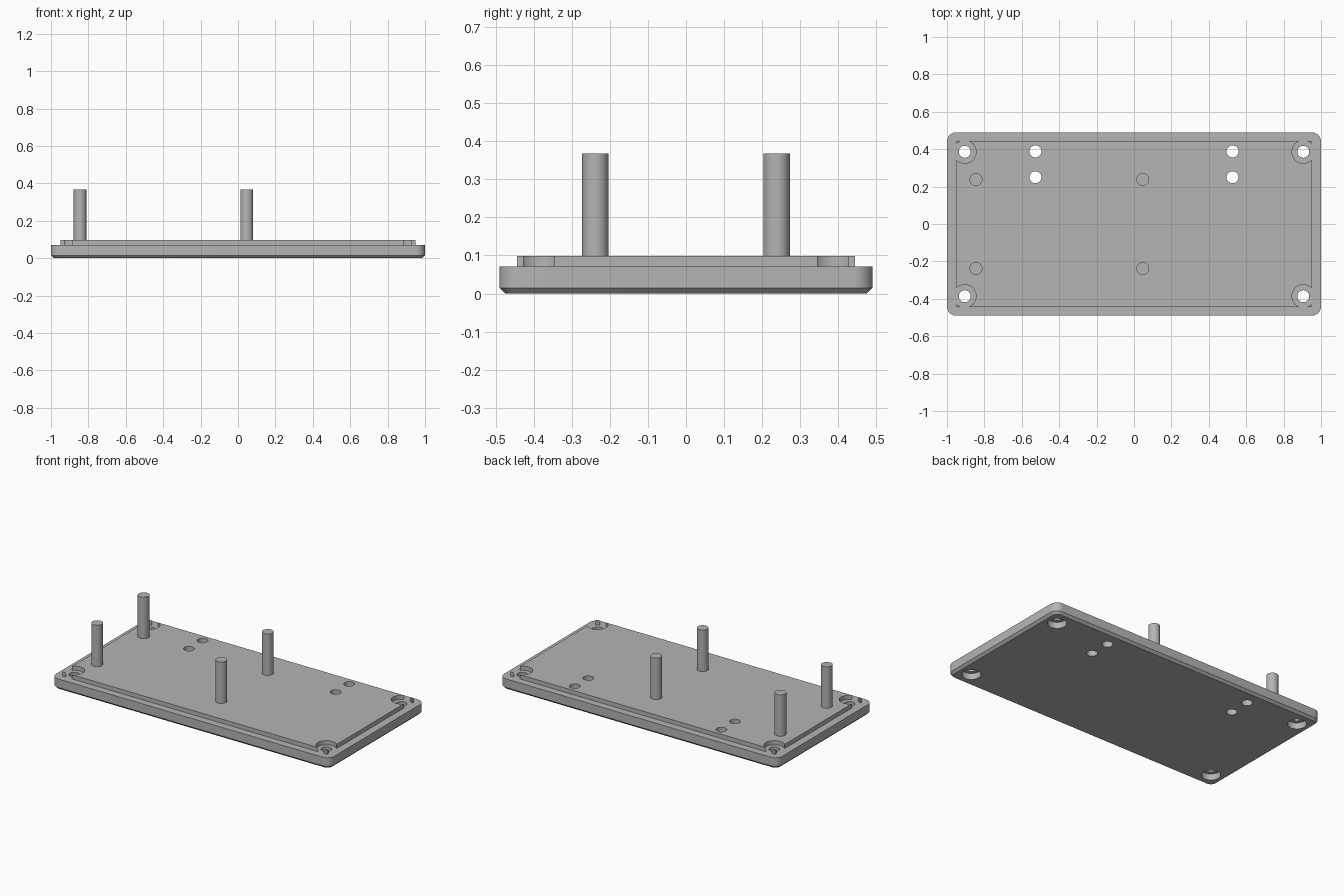
import bpy
import bmesh
from math import sin, cos, pi, radians
from mathutils import Matrix, Vector

old = bpy.data.objects.get("Cube")
if old:
    bpy.data.objects.remove(old, do_unlink=True)

HALF_X, HALF_Y = 1.0, 0.49
PLATE_TOP, PANEL_TOP, POST_TOP = 0.071, 0.098, 0.367
CHAMFER = 0.015
SCREWS = [(sx * 0.905, sy * 0.386) for sx in (-1, 1) for sy in (-1, 1)]
VENTS = [(sx * 0.527, y) for sx in (-1, 1) for y in (0.388, 0.25)]
POSTS = [(x, sy * 0.238) for x in (-0.845, 0.047) for sy in (-1, 1)]

grey = bpy.data.materials.new("plain grey")
grey.use_nodes = True
colour = (0.46, 0.46, 0.46, 1)
grey.diffuse_color = colour
grey.node_tree.nodes["Principled BSDF"].inputs["Base Color"].default_value = colour


def finish(name, bm):
    bmesh.ops.recalc_face_normals(bm, faces=bm.faces)
    mesh = bpy.data.meshes.new(name)
    bm.to_mesh(mesh)
    bm.free()
    mesh.materials.append(grey)
    obj = bpy.data.objects.new(name, mesh)
    bpy.context.collection.objects.link(obj)
    return obj


def cylinders(name, places, radius, z0, z1):
    bm = bmesh.new()
    for x, y in places:
        bmesh.ops.create_cone(bm, cap_ends=True, segments=40,
                              radius1=radius, radius2=radius, depth=z1 - z0,
                              matrix=Matrix.Translation((x, y, (z0 + z1) / 2)))
    return finish(name, bm)


def rounded_ring(bm, inset, radius, z, steps=10):
    ring = []
    for corner, (sx, sy) in enumerate([(1, 1), (-1, 1), (-1, -1), (1, -1)]):
        cx = sx * (HALF_X - inset - radius)
        cy = sy * (HALF_Y - inset - radius)
        for i in range(steps + 1):
            a = (corner + i / steps) * pi / 2
            ring.append(bm.verts.new((cx + radius * cos(a), cy + radius * sin(a), z)))
    return ring


def select_only(obj):
    bpy.ops.object.select_all(action='DESELECT')
    obj.select_set(True)
    bpy.context.view_layer.objects.active = obj


def combine(target, tool, operation):
    mod = target.modifiers.new(operation.title(), 'BOOLEAN')
    mod.operation = operation
    mod.solver = 'EXACT'
    mod.object = tool
    select_only(target)
    bpy.ops.object.modifier_apply(modifier=mod.name)
    bpy.data.objects.remove(tool, do_unlink=True)


# Rounded plate with a chamfered lower edge
bm = bmesh.new()
rings = [rounded_ring(bm, CHAMFER, 0.05 - CHAMFER, 0),
         rounded_ring(bm, 0, 0.05, CHAMFER),
         rounded_ring(bm, 0, 0.05, PLATE_TOP)]
bm.faces.new(rings[0])
bm.faces.new(rings[-1])
for low, high in zip(rings, rings[1:]):
    for i in range(len(low)):
        j = (i + 1) % len(low)
        bm.faces.new((low[i], low[j], high[j], high[i]))
lid = finish("lid_plate", bm)

# Raised panel with round reliefs near its corners
bm = bmesh.new()
panel_low = 0.05
bmesh.ops.create_cube(bm, size=1)
bmesh.ops.scale(bm, verts=bm.verts, vec=Vector((1.9, 0.886, PANEL_TOP - panel_low)))
bmesh.ops.translate(bm, verts=bm.verts, vec=(0, 0, (PANEL_TOP + panel_low) / 2))
panel = finish("raised_panel", bm)
combine(panel, cylinders("relief_cutter", SCREWS, 0.061, 0, 0.2), 'DIFFERENCE')
combine(lid, panel, 'UNION')

# Screw holes, vent holes and the counterbores underneath
combine(lid, cylinders("hole_cutter", SCREWS + VENTS, 0.032, -0.1, 0.2), 'DIFFERENCE')
combine(lid, cylinders("counterbore_cutter", SCREWS, 0.056, -0.1, 0.04), 'DIFFERENCE')

# Four upright posts
posts = cylinders("support_posts", POSTS, 0.0345, PANEL_TOP - 0.01, POST_TOP)

for obj in (lid, posts):
    select_only(obj)
    bpy.ops.object.shade_smooth_by_angle(angle=radians(30))
